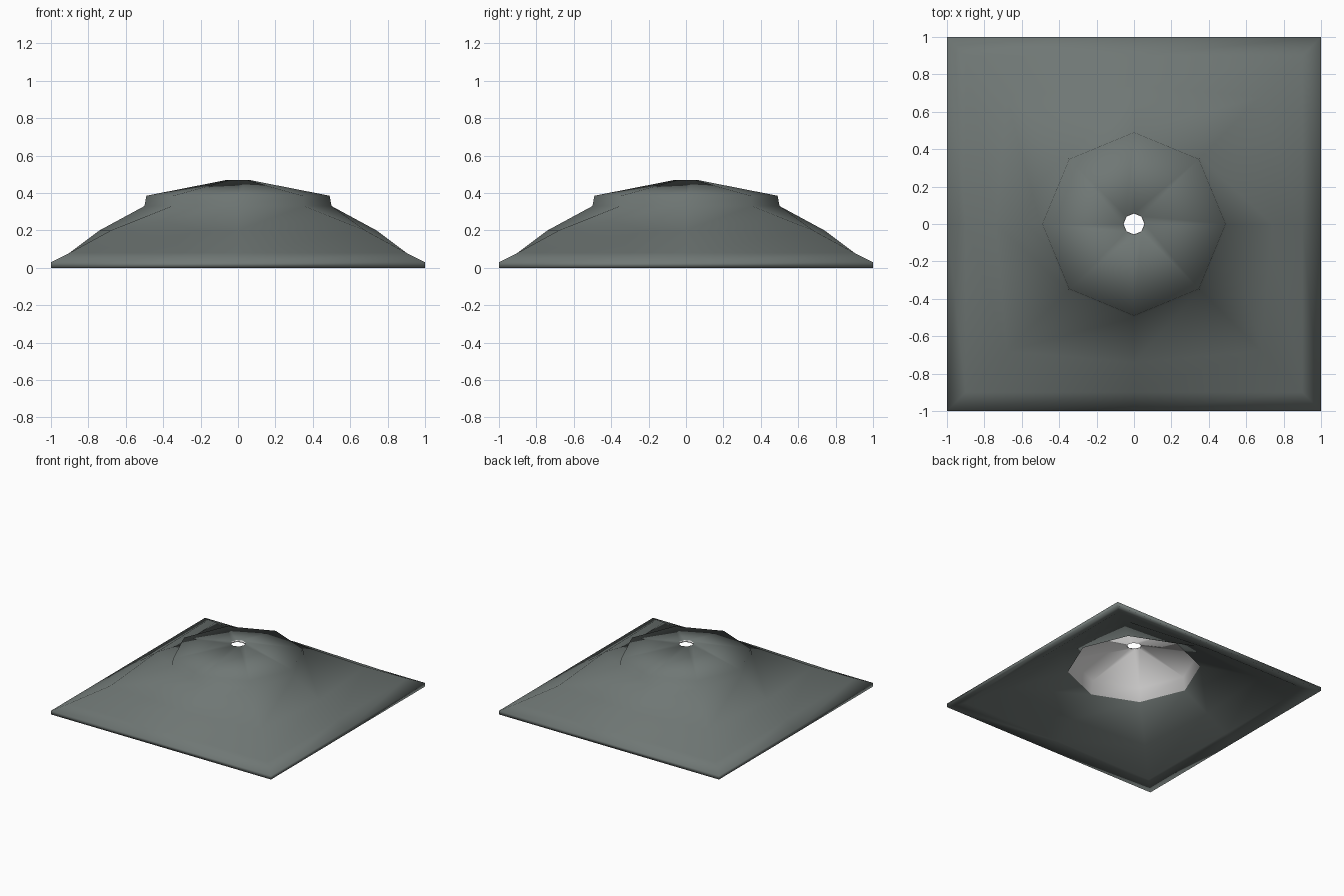
import bpy, bmesh
from math import sqrt

cube = bpy.data.objects.get("Cube")
if cube:
    bpy.data.objects.remove(cube, do_unlink=True)


def make_material(name, rgb):
    mat = bpy.data.materials.new(name)
    mat.use_nodes = True
    mat.diffuse_color = (*rgb, 1)
    bsdf = next(n for n in mat.node_tree.nodes if n.type == 'BSDF_PRINCIPLED')
    bsdf.inputs["Base Color"].default_value = (*rgb, 1)
    return mat


def octagon(r, z):
    """A regular ring with points on the axes and the diagonals."""
    return (r, r / sqrt(2), z)


def closed_loft(name, sections, materials):
    """Skin eight-point rings into a closed shell, one material per section."""
    bm = bmesh.new()
    dirs = [(1, 0), (1, 1), (0, 1), (-1, 1), (-1, 0), (-1, -1), (0, -1), (1, -1)]
    loops = []
    for slot, rings in enumerate(sections):
        for axis, corner, z in rings:
            loop = []
            for i, (x, y) in enumerate(dirs):
                d = corner if i % 2 else axis
                loop.append(bm.verts.new((x * d, y * d, z)))
            loops.append((loop, slot))
    for k, (low, slot) in enumerate(loops):
        high = loops[(k + 1) % len(loops)][0]
        for i in range(8):
            j = (i + 1) % 8
            face = bm.faces.new((low[i], low[j], high[j], high[i]))
            face.material_index = slot
            face.smooth = True
    mesh = bpy.data.meshes.new(name)
    bm.to_mesh(mesh)
    bm.free()
    for mat in materials:
        mesh.materials.append(mat)
    obj = bpy.data.objects.new(name, mesh)
    bpy.context.collection.objects.link(obj)


grey = make_material("slate grey", (0.16, 0.185, 0.177))
white = make_material("reflector white", (0.8, 0.79, 0.785))

# Inner skirt, square rim, outer skirt and octagonal cap
shade = [
    octagon(0.5, 0.26),
    (0.72, 0.67, 0.14),
    (0.9, 0.9, 0.03),
    (1, 1, 0),
    (1, 1, 0.03),
    (0.9, 0.9, 0.08),
    (0.74, 0.68, 0.2),
    octagon(0.5, 0.33),
    octagon(0.49, 0.385),
]

# Central hole, then the pale cone and wall lining the cap
lining = [
    octagon(0.058, 0.47),
    octagon(0.056, 0.455),
    octagon(0.486, 0.372),
]

closed_loft("lamp_shade", [shade, lining], [grey, white])
